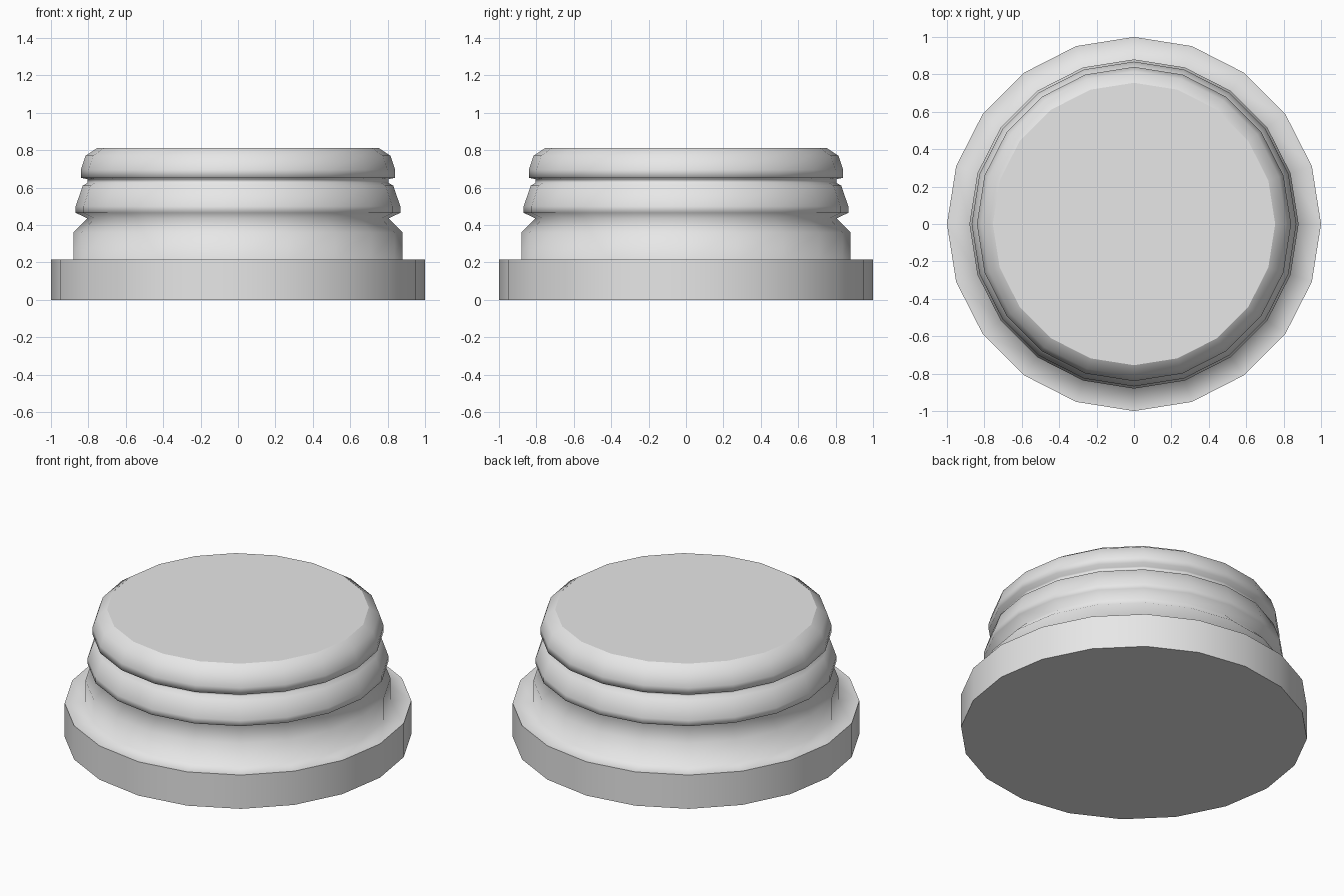
import bpy, bmesh
from math import cos, sin, tau

cube = bpy.data.objects.get("Cube")
if cube:
    bpy.data.objects.remove(cube, do_unlink=True)

SIDES = 20

grey = bpy.data.materials.new("light_grey")
grey.use_nodes = True
grey.diffuse_color = (0.8, 0.8, 0.8, 1)
grey.node_tree.nodes["Principled BSDF"].inputs["Base Color"].default_value = (0.8, 0.8, 0.8, 1)

# Stopper outline from bottom to top: radius, height, sharp ring
profile = [
    (1.0, 0.0, True), (1.0, 0.215, True),          # base flange
    (0.88, 0.215, False), (0.88, 0.36, False),     # neck
    (0.805, 0.435, False),                         # lower groove
    (0.868, 0.465, False), (0.868, 0.5, False),    # lower rib
    (0.83, 0.61, False), (0.805, 0.625, False),    # upper groove
    (0.805, 0.645, False),
    (0.84, 0.652, False), (0.84, 0.695, False),    # upper rib
    (0.815, 0.77, False), (0.755, 0.81, True),     # rounded shoulder
]

bm = bmesh.new()
rings = []
for radius, height, sharp in profile:
    angles = [tau * i / SIDES for i in range(SIDES)]
    rings.append([bm.verts.new((radius * cos(a), radius * sin(a), height)) for a in angles])

# Smooth walls between neighbouring rings
for low, high in zip(rings, rings[1:]):
    for i in range(SIDES):
        j = (i + 1) % SIDES
        bm.faces.new((low[i], low[j], high[j], high[i])).smooth = True

# Flat caps
bm.faces.new(rings[0][::-1])
bm.faces.new(rings[-1])

# Sharp rims
for ring, (_, _, sharp) in zip(rings, profile):
    if sharp:
        for i in range(SIDES):
            bm.edges.get((ring[i - 1], ring[i])).smooth = False

mesh = bpy.data.meshes.new("ribbed_stopper")
bm.to_mesh(mesh)
bm.free()
mesh.materials.append(grey)
stopper = bpy.data.objects.new("ribbed_stopper", mesh)
bpy.context.collection.objects.link(stopper)
